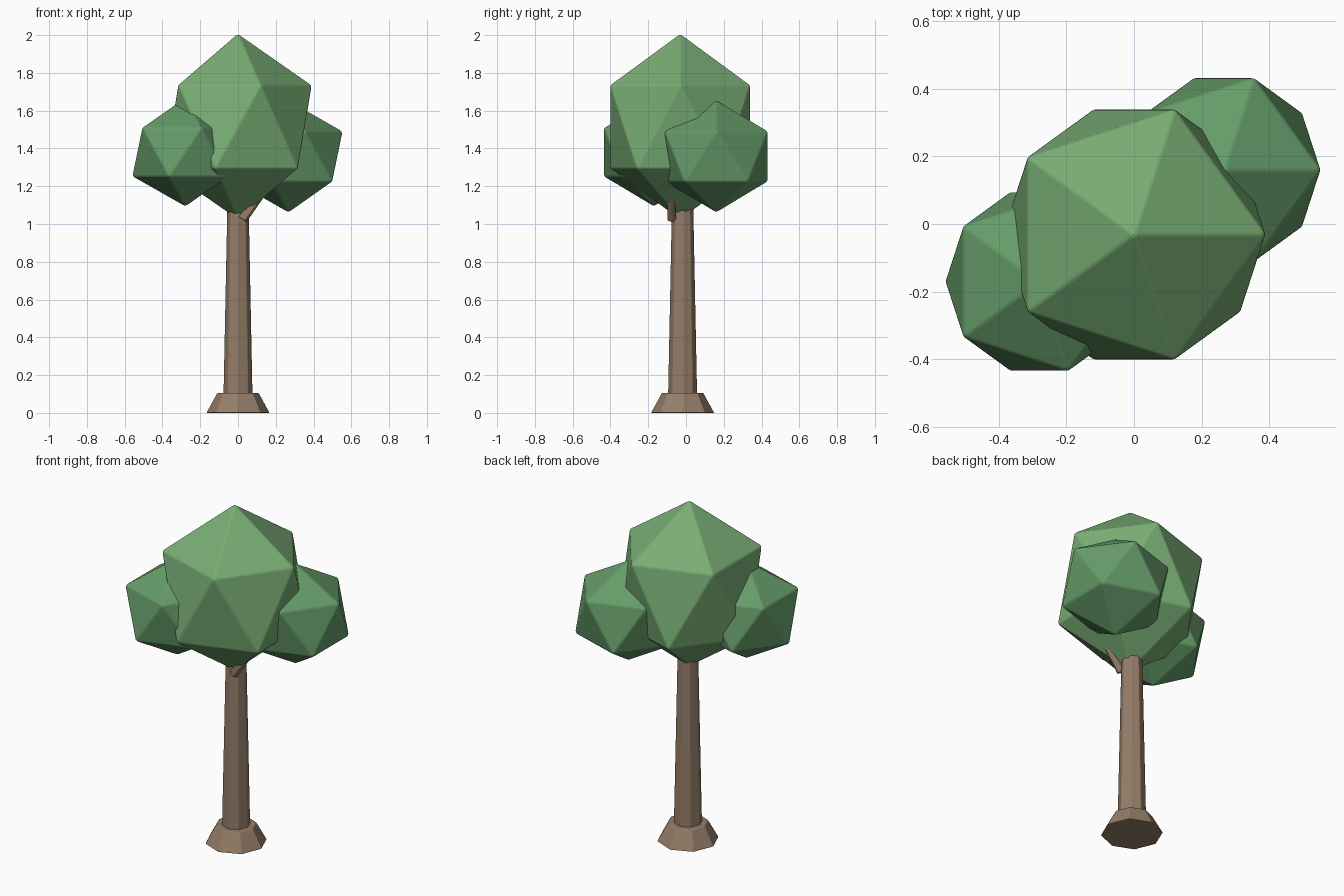
import bpy
from mathutils import Vector

if "Cube" in bpy.data.objects:
    bpy.data.objects.remove(bpy.data.objects["Cube"])


def material(name, rgb):
    m = bpy.data.materials.new(name)
    m.diffuse_color = (*rgb, 1)
    m.use_nodes = True
    m.node_tree.nodes["Principled BSDF"].inputs["Base Color"].default_value = m.diffuse_color
    return m


bark = material("bark", (0.30, 0.205, 0.14))
leaf_light = material("leaf_light", (0.19, 0.42, 0.175))
leaf_dark = material("leaf_dark", (0.13, 0.33, 0.14))
TRUNK_Y = -0.018


def finish(name, mat, bevel):
    ob = bpy.context.object
    ob.name = name
    ob.data.materials.append(mat)
    mod = ob.modifiers.new("soft_edges", 'BEVEL')
    mod.width = bevel
    mod.segments = 2
    mod.limit_method = 'ANGLE'
    mod.angle_limit = 0.4
    return ob


def tapered(name, start, end, r1, r2, sides, bevel=0.004):
    a, b = Vector(start), Vector(end)
    d = b - a
    bpy.ops.mesh.primitive_cone_add(vertices=sides, radius1=r1, radius2=r2,
                                    depth=d.length, location=(a + b) / 2)
    ob = finish(name, bark, bevel)
    if abs(d.x) + abs(d.y) > 1e-6:
        ob.rotation_euler = d.to_track_quat('Z', 'Y').to_euler()
    return ob


def foliage(name, centre, rxy, rz, mat):
    bpy.ops.mesh.primitive_ico_sphere_add(subdivisions=1, radius=1, location=centre)
    ob = bpy.context.object
    for v in ob.data.vertices:
        v.co.x *= rxy
        v.co.y *= rxy
        v.co.z *= rz
    return finish(name, mat, 0.007)


# trunk and flared foot
tapered("trunk_foot", (0, TRUNK_Y, 0), (0, TRUNK_Y, 0.106), 0.168, 0.11, 8)
tapered("trunk", (0, TRUNK_Y, 0.02), (0, TRUNK_Y, 1.16), 0.079, 0.056, 8)

# branch stub poking out under the canopy
tapered("branch", (0.025, -0.075, 1.025), (0.19, -0.085, 1.25), 0.026, 0.018, 6, 0.003)

# canopy
foliage("canopy_main", (0, -0.031, 1.515), 0.436, 0.492, leaf_light)
foliage("canopy_left", (-0.28, -0.17, 1.38), 0.312, 0.287, leaf_dark)
foliage("canopy_right", (0.266, 0.16, 1.358), 0.321, 0.297, leaf_dark)
